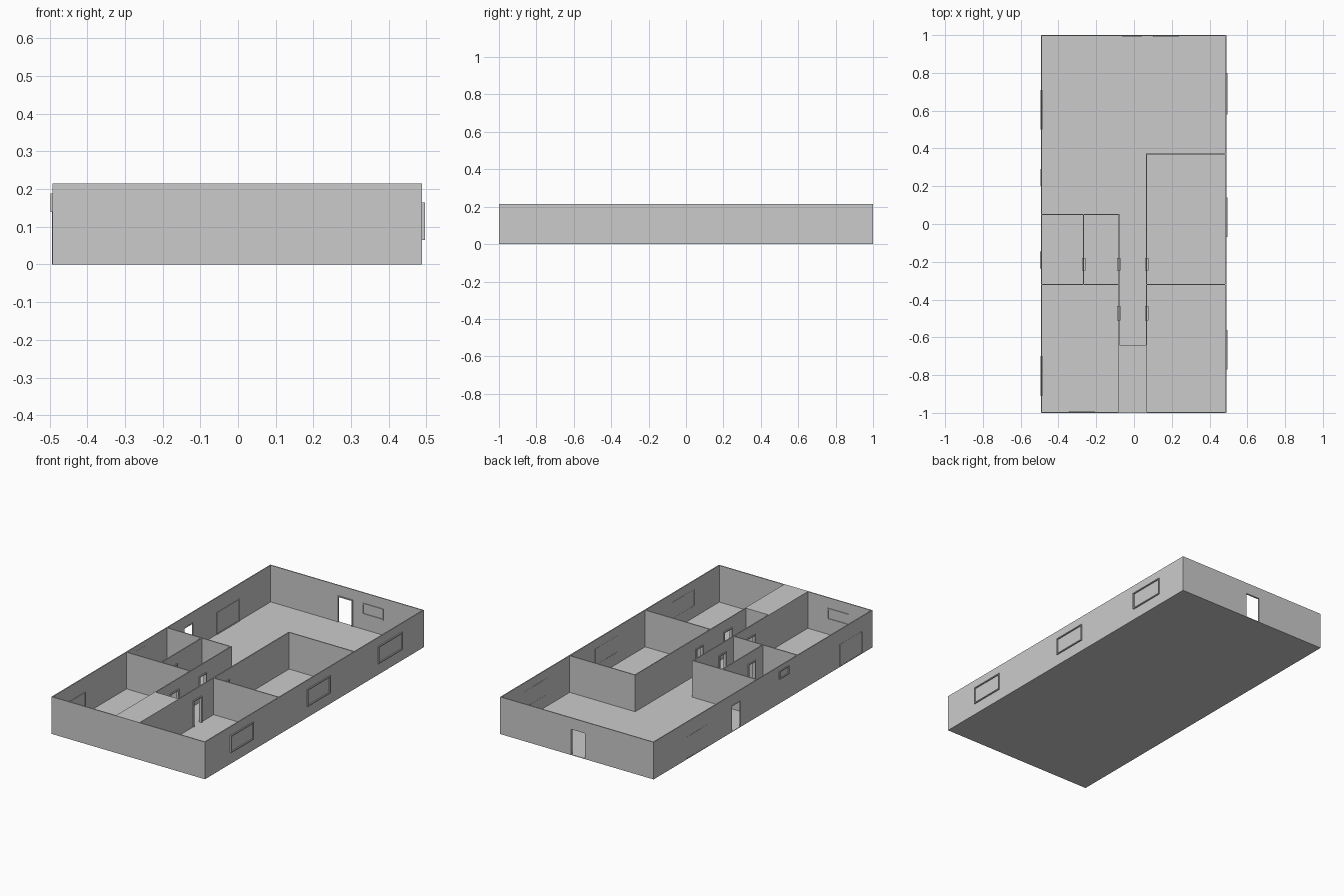
import bpy, bmesh
from mathutils import Matrix, Vector

if "Cube" in bpy.data.objects:
    bpy.data.objects.remove(bpy.data.objects["Cube"])

X0, X1, Y0, Y1, H = -0.493, 0.489, -1.0, 1.0, 0.215
T = 0.006        # wall thickness
DOOR_H = 0.155


def boxes(name, items):
    """One object made from (min corner, max corner) boxes."""
    bm = bmesh.new()
    for lo, hi in items:
        lo, hi = Vector(lo), Vector(hi)
        bmesh.ops.create_cube(bm, size=1, matrix=Matrix.Translation((lo + hi) / 2)
                              @ Matrix.Diagonal((*(hi - lo), 1)))
    me = bpy.data.meshes.new(name)
    bm.to_mesh(me)
    bm.free()
    ob = bpy.data.objects.new(name, me)
    bpy.context.collection.objects.link(ob)
    return ob


def slab(axis, pos, thick, a, b, z0, z1):
    """Upright slab running a..b along the axis, centred on pos across it."""
    p, q = pos - thick / 2, pos + thick / 2
    if axis == 'x':
        return (a, p, z0), (b, q, z1)
    return (p, a, z0), (q, b, z1)


def wall(name, axis, pos, a, b, doors=()):
    """Wall with door openings cut out as gaps and a lintel above each."""
    items, start = [], a
    for d0, d1 in sorted(doors):
        items.append(slab(axis, pos, T, start, d0, 0, H))
        items.append(slab(axis, pos, T, d0, d1, DOOR_H, H))
        start = d1
    items.append(slab(axis, pos, T, start, b, 0, H))
    return boxes(name, items)


def frame(name, axis, pos, a, b, z0, z1, depth, w=0.006, sill=True):
    """Rectangular frame around a window or door."""
    items = [slab(axis, pos, depth, a, a + w, z0, z1),
             slab(axis, pos, depth, b - w, b, z0, z1),
             slab(axis, pos, depth, a + w, b - w, z1 - w, z1)]
    if sill:
        items.append(slab(axis, pos, depth, a + w, b - w, z0, z0 + w))
    return boxes(name, items)


# floor
boxes("floor", [((X0, Y0, 0), (X1, Y1, 0.003))])

# outer walls
h = T / 2
back_door, side_door = (-0.06, 0.04), (0.20, 0.29)
wall("front_wall", 'x', Y0 + h, X0, X1)
wall("back_wall", 'x', Y1 - h, X0, X1, [back_door])
wall("right_wall", 'y', X1 - h, Y0, Y1)
wall("left_wall", 'y', X0 + h, Y0, Y1, [side_door])

# inner walls
near, far = (-0.51, -0.435), (-0.245, -0.18)
wall("hall_wall_left", 'y', -0.08, Y0, 0.05, [near, far])
wall("hall_wall_right", 'y', 0.067, Y0, 0.37, [near, far])
wall("bath_divider", 'y', -0.267, -0.32, 0.05, [far])
wall("bath_back_wall", 'x', 0.05, X0, -0.077)
wall("left_room_wall", 'x', -0.32, X0, -0.08)
wall("right_room_wall", 'x', -0.32, 0.067, X1)
wall("right_back_wall", 'x', 0.37, 0.064, X1)

# closed block at the front end of the hall
boxes("hall_end_block", [((-0.083, Y0, 0), (0.07, -0.64, H))])

# inner door frames
for x, spans in ((-0.08, (near, far)), (0.067, (near, far)), (-0.267, (far,))):
    for a, b in spans:
        frame("inner_door_frame", 'y', x, a, b, 0, DOOR_H, 0.018, sill=False)

# outer door frames
frame("back_door_frame", 'x', Y1 - 0.005, *back_door, 0, DOOR_H, 0.01, sill=False)
frame("side_door_frame", 'y', X0 + h, *side_door, 0, DOOR_H, 0.008, sill=False)

# windows
for a, b in ((0.58, 0.80), (-0.07, 0.14), (-0.77, -0.56)):
    frame("right_window", 'y', X1, a, b, 0.065, 0.165, 0.014)
frame("bath_window", 'y', X0 + 0.001, -0.235, -0.145, 0.14, 0.188, 0.011)
for a, b in ((0.50, 0.71), (-0.91, -0.70)):
    frame("left_glazing", 'y', X0 + 0.004, a, b, 0.003, 0.13, 0.01, w=0.004)
frame("back_window", 'x', Y1 - 0.005, 0.10, 0.235, 0.09, 0.155, 0.01)
frame("front_window", 'x', Y0 + 0.005, -0.345, -0.21, 0.09, 0.155, 0.01)
